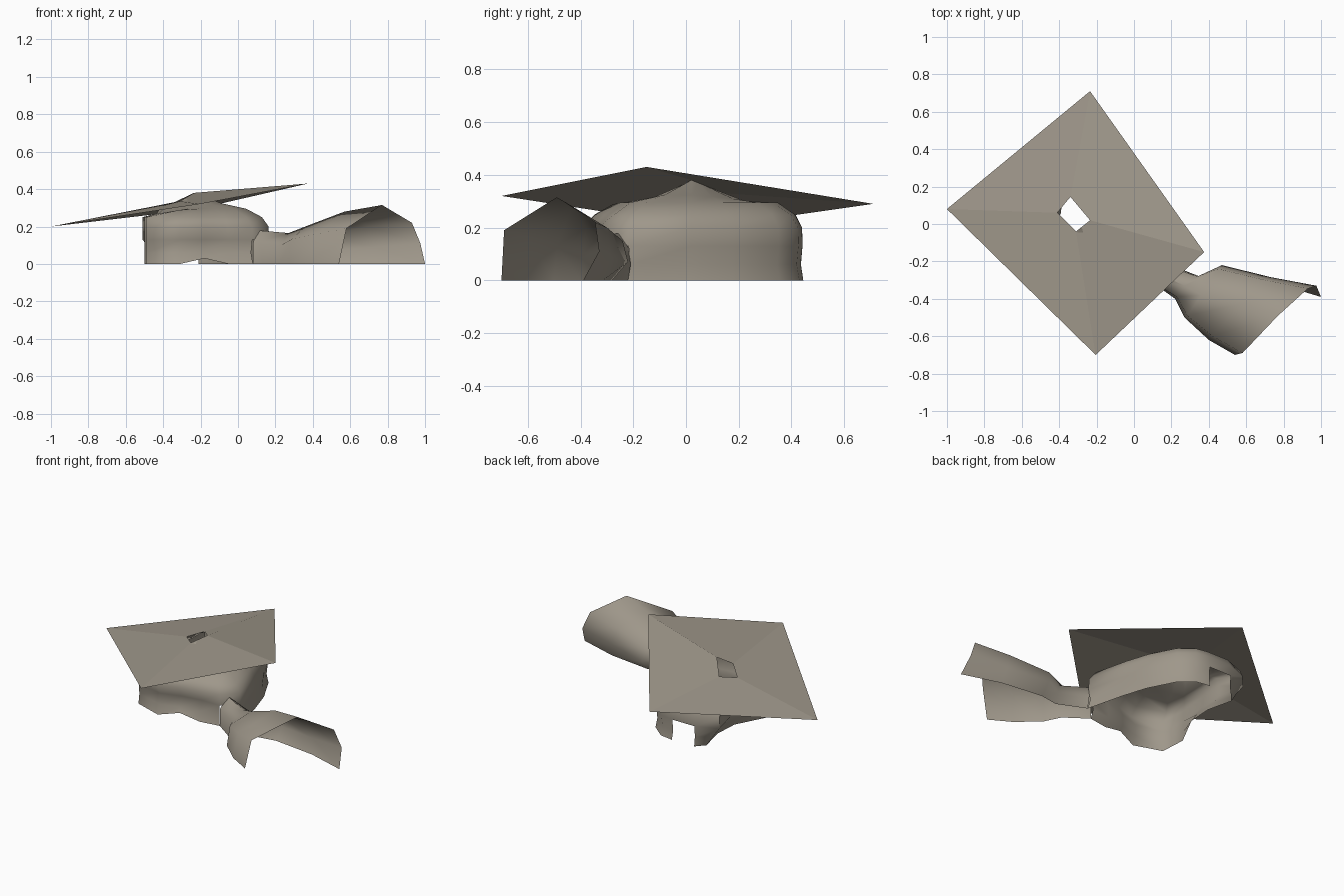
import bpy, bmesh

if "Cube" in bpy.data.objects:
    bpy.data.objects.remove(bpy.data.objects["Cube"])

stone = bpy.data.materials.new("warm_grey")
stone.diffuse_color = (.345, .31, .255, 1)
stone.use_nodes = True
stone.node_tree.nodes["Principled BSDF"].inputs["Base Color"].default_value = stone.diffuse_color


def make_shell(name, rings, closed=False, gaps=(), smooth=True):
    """Bridge successive rings of points; gaps holds (ring, segment) faces to leave open."""
    bm = bmesh.new()
    vr = [[bm.verts.new(p) for p in ring] for ring in rings]
    n = len(rings[0])
    for r in range(len(rings) - 1):
        for s in range(n if closed else n - 1):
            if (r, s) in gaps:
                continue
            t = (s + 1) % n
            bm.faces.new((vr[r][s], vr[r][t], vr[r + 1][t], vr[r + 1][s]))
    bmesh.ops.recalc_face_normals(bm, faces=bm.faces)
    mesh = bpy.data.meshes.new(name)
    bm.to_mesh(mesh)
    bm.free()
    mesh.materials.append(stone)
    ob = bpy.data.objects.new(name, mesh)
    bpy.context.collection.objects.link(ob)
    if smooth:
        bpy.ops.object.select_all(action='DESELECT')
        ob.select_set(True)
        bpy.context.view_layer.objects.active = ob
        bpy.ops.object.shade_smooth_by_angle(angle=1.35)
    return ob


# Slanted roof sheet with a small four-sided smoke hole
corners = [(-1, .08, .20), (-.235, .71, .29), (.375, -.15, .43), (-.205, -.70, .32)]
hole = [(-.41, .06, .31), (-.34, .145, .33), (-.235, .02, .38), (-.31, -.04, .335)]
make_shell("roof", [corners, hole], closed=True, smooth=False)

# Irregular rock wall: floor outline lifted and drawn in towards the smoke hole
outline = [(.08, -.30), (.17, -.22), (.11, .02), (.06, .18), (-.03, .355), (-.12, .43),
           (-.21, .445), (-.37, .445), (-.42, .39), (-.38, .22), (-.39, .06),
           (-.50, -.15), (-.49, -.32), (-.31, -.38), (-.18, -.34), (-.05, -.32)]
count = len(outline)

# outline points that line up with the hole corners, the rest fall in between
anchors = [(2, hole[2]), (7, hole[1]), (10, hole[0]), (13, hole[3]), (18, hole[2])]
rim = [None] * count
for (i, a), (j, b) in zip(anchors, anchors[1:]):
    for k in range(i, j):
        t = (k - i) / (j - i)
        rim[k % count] = tuple(p + (q - p) * t for p, q in zip(a, b))

# height, scale towards the rim, forward push of the front ledge
levels = [(0, 1, 0), (.06, .97, .01), (.13, .99, .02), (.20, .985, -.02),
          (.25, .90, 0), (.295, .70, 0), (.33, .38, 0)]
rings = []
for z, k, push in levels:
    ring = []
    for i, ((x, y), (rx, ry, rz)) in enumerate(zip(outline, rim)):
        if 8 <= i <= 10:  # the back left wall leans out above the floor
            x -= .09 * min(1, z / .13)
        px = rx + (x - rx) * (1 if x < -.48 and z < .26 else k)
        py = ry + (y - ry) * k + (push if i >= 13 else 0)
        ring.append((px, py, min(z, .34 + .167 * px)))
    rings.append(ring)
# slight arch at the foot of the front wall
x, y, _ = rings[0][14]
rings[0][14] = (x, y, .03)
# back doorway is segment 6, tunnel mouth is segment 0
make_shell("rock_wall", rings + [rim], closed=True,
           gaps={(0, 6), (1, 6), (0, 0), (1, 0)})

# Entrance tunnel: narrow neck flaring to a wide open arch
tunnel = [
    [(.08, -.30, 0), (.08, -.30, .11), (.10, -.25, .18), (.15, -.22, .13),
     (.17, -.21, .06), (.17, -.22, 0)],
    [(.22, -.40, 0), (.23, -.39, .10), (.27, -.33, .165), (.34, -.28, .12),
     (.35, -.28, .06), (.35, -.30, 0)],
    [(.27, -.50, 0), (.285, -.49, .13), (.36, -.38, .20), (.45, -.24, .15),
     (.47, -.22, .07), (.47, -.28, 0)],
    [(.40, -.62, 0), (.42, -.60, .16), (.57, -.43, .28), (.70, -.30, .20),
     (.735, -.285, .09), (.75, -.315, 0)],
    [(.54, -.70, 0), (.58, -.69, .19), (.77, -.49, .315), (.93, -.345, .22),
     (.975, -.33, .11), (1.0, -.39, 0)],
]
make_shell("entrance_tunnel", tunnel)
